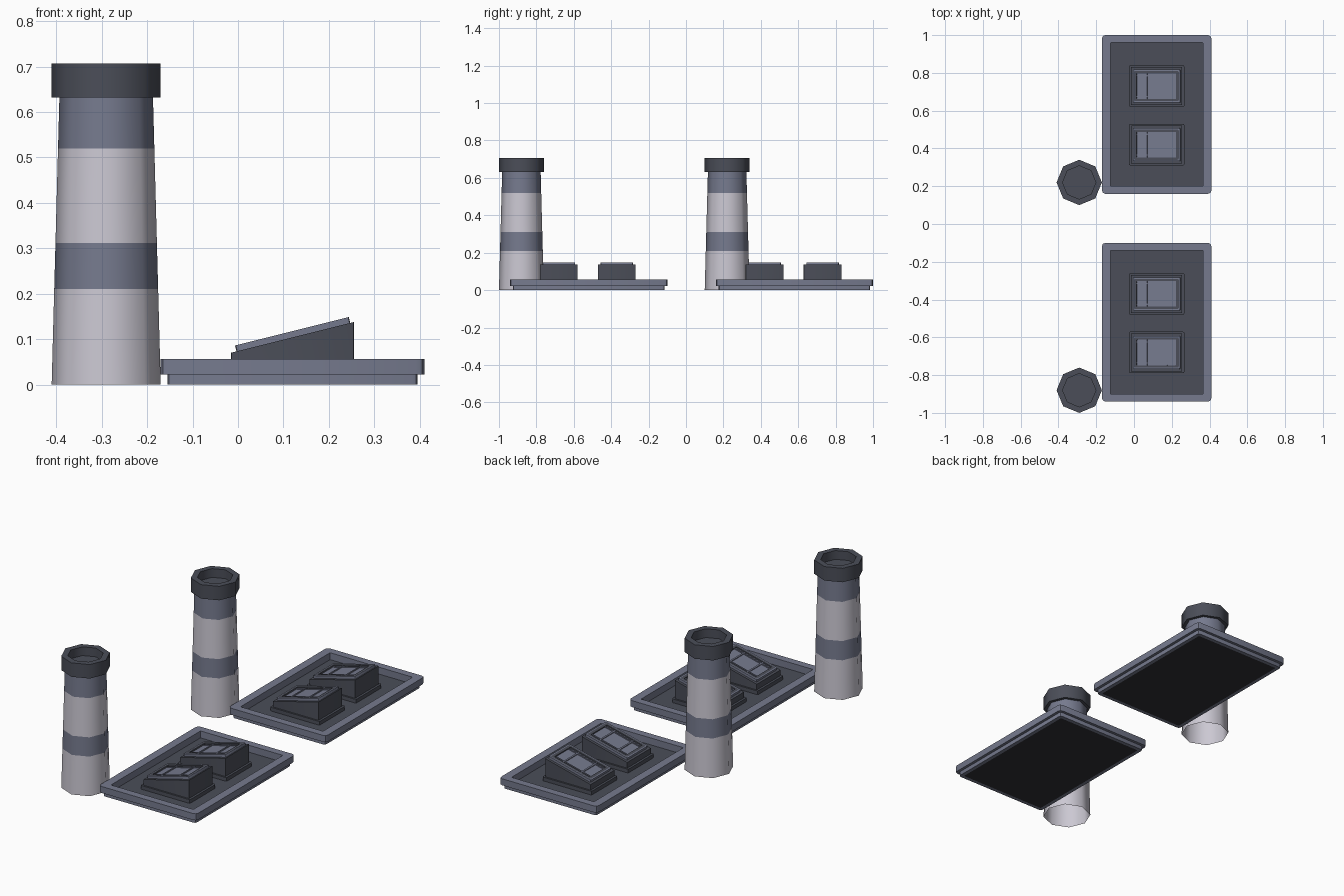
import bpy, bmesh, math
from mathutils import Matrix, Vector

cube = bpy.data.objects.get("Cube")
if cube:
    bpy.data.objects.remove(cube)


def material(name, rgb):
    m = bpy.data.materials.new(name)
    m.use_nodes = True
    m.diffuse_color = (*rgb, 1)
    m.node_tree.nodes["Principled BSDF"].inputs["Base Color"].default_value = (*rgb, 1)
    return m


PALE, BLUE, DARK, BLACK = range(4)
MATS = [material("pale grey", (0.6, 0.58, 0.65)),
        material("slate blue", (0.18, 0.195, 0.27)),
        material("dark slate", (0.07, 0.076, 0.098)),
        material("near black", (0.03, 0.03, 0.036))]


def octagon(r, z):
    return [Vector((r * math.cos(k * math.pi / 4), r * math.sin(k * math.pi / 4), z))
            for k in range(8)]


def rounded(hx, hy, r, z):
    """Rectangle with small rounded corners, given by its half sizes."""
    pts = []
    for k, (sx, sy) in enumerate([(1, 1), (-1, 1), (-1, -1), (1, -1)]):
        for step in range(3):
            a = (k + step / 2) * math.pi / 2
            pts.append(Vector((sx * (hx - r) + r * math.cos(a),
                               sy * (hy - r) + r * math.sin(a), z)))
    return pts


def loft(name, rings, colours, matrix, bottom=None, top=None, smooth=30):
    """Skin a stack of rings; one colour for each band, optional end caps."""
    bm = bmesh.new()
    loops = [[bm.verts.new(p) for p in ring] for ring in rings]
    n = len(loops[0])
    for lo, hi, colour in zip(loops, loops[1:], colours):
        for k in range(n):
            j = (k + 1) % n
            bm.faces.new((lo[k], lo[j], hi[j], hi[k])).material_index = colour
    if bottom is not None:
        bm.faces.new(loops[0][::-1]).material_index = bottom
    if top is not None:
        bm.faces.new(loops[-1]).material_index = top
    mesh = bpy.data.meshes.new(name)
    bm.to_mesh(mesh)
    bm.free()
    for m in MATS:
        mesh.materials.append(m)
    ob = bpy.data.objects.new(name, mesh)
    ob.matrix_world = matrix
    bpy.context.collection.objects.link(ob)
    bpy.ops.object.select_all(action="DESELECT")
    ob.select_set(True)
    bpy.context.view_layer.objects.active = ob
    bpy.ops.object.shade_smooth_by_angle(angle=math.radians(smooth))
    return ob


def chimney(tag, x, y):
    at = Matrix.Translation((x, y, 0))
    # Tapered shaft, open underneath, with painted bands
    heights = [0, 0.21, 0.312, 0.52, 0.632]
    loft("chimney_shaft_" + tag, [octagon(0.12 - 0.027 * z, z) for z in heights],
         [PALE, BLUE, PALE, BLUE], at, smooth=50)
    # Heavy hollow collar
    collar = [(0.1, 0.632), (0.12, 0.632), (0.12, 0.707), (0.088, 0.707), (0.088, 0.66)]
    loft("chimney_collar_" + tag, [octagon(*p) for p in collar],
         [DARK] * 4, at, bottom=DARK, top=DARK, smooth=50)


def skylight(tag, x, y):
    # Low plinth
    at = Matrix.Translation((x, y, 0))
    loft("plinth_" + tag, [rounded(0.147, 0.11, 0.008, z) for z in (0.018, 0.04)],
         [DARK], at, top=DARK)
    # Sloping housing
    slope = 0.25
    base = rounded(0.135, 0.101, 0.002, 0.03)
    lid = [Vector((p.x, p.y, 0.104 + slope * p.x)) for p in base]
    loft("housing_" + tag, [base, lid], [DARK], at, bottom=DARK, top=DARK)
    # Framed panel lying on the slope
    tilt = Matrix.Translation((x + 0.002, y, 0.104)) @ Matrix.Rotation(-math.atan(slope), 4, "Y")
    frame = [(0.129, 0.087, 0.006, 0), (0.129, 0.087, 0.006, 0.014),
             (0.122, 0.08, 0.006, 0.014), (0.108, 0.068, 0.004, 0.014),
             (0.108, 0.068, 0.004, 0.007)]
    loft("panel_" + tag, [rounded(*p) for p in frame],
         [BLUE, BLUE, DARK, DARK], tilt, bottom=DARK, top=BLUE)
    # Glazing bars
    for k, px in enumerate((-0.055, 0.055)):
        loft(f"cross_bar_{k}_{tag}", [rounded(0.004, 0.068, 0.001, z) for z in (0.007, 0.012)],
             [BLUE], tilt @ Matrix.Translation((px, 0, 0)), top=BLUE)
    for k, py in enumerate((-0.055, 0.055)):
        loft(f"long_bar_{k}_{tag}", [rounded(0.108, 0.003, 0.001, z) for z in (0.007, 0.011)],
             [BLUE], tilt @ Matrix.Translation((0, py, 0)), top=BLUE)


def tray(tag, x, y):
    # Stepped base with raised rim and sunken floor
    steps = [(0.256, 0.386, 0.004, 0), (0.275, 0.405, 0.012, 0), (0.275, 0.405, 0.012, 0.022),
             (0.29, 0.42, 0.018, 0.022), (0.29, 0.42, 0.018, 0.057),
             (0.245, 0.38, 0.003, 0.057), (0.245, 0.38, 0.003, 0.02)]
    loft("tray_" + tag, [rounded(*p) for p in steps], [BLUE] * 6,
         Matrix.Translation((x, y, 0)), bottom=BLACK, top=DARK)


# Two identical groups, one behind the other
for tag, y in (("back", 0.58), ("front", -0.52)):
    tray(tag, 0.12, y)
    chimney(tag, -0.29, y - 0.36)
    skylight(tag + "_a", 0.12, y - 0.16)
    skylight(tag + "_b", 0.12, y + 0.15)
